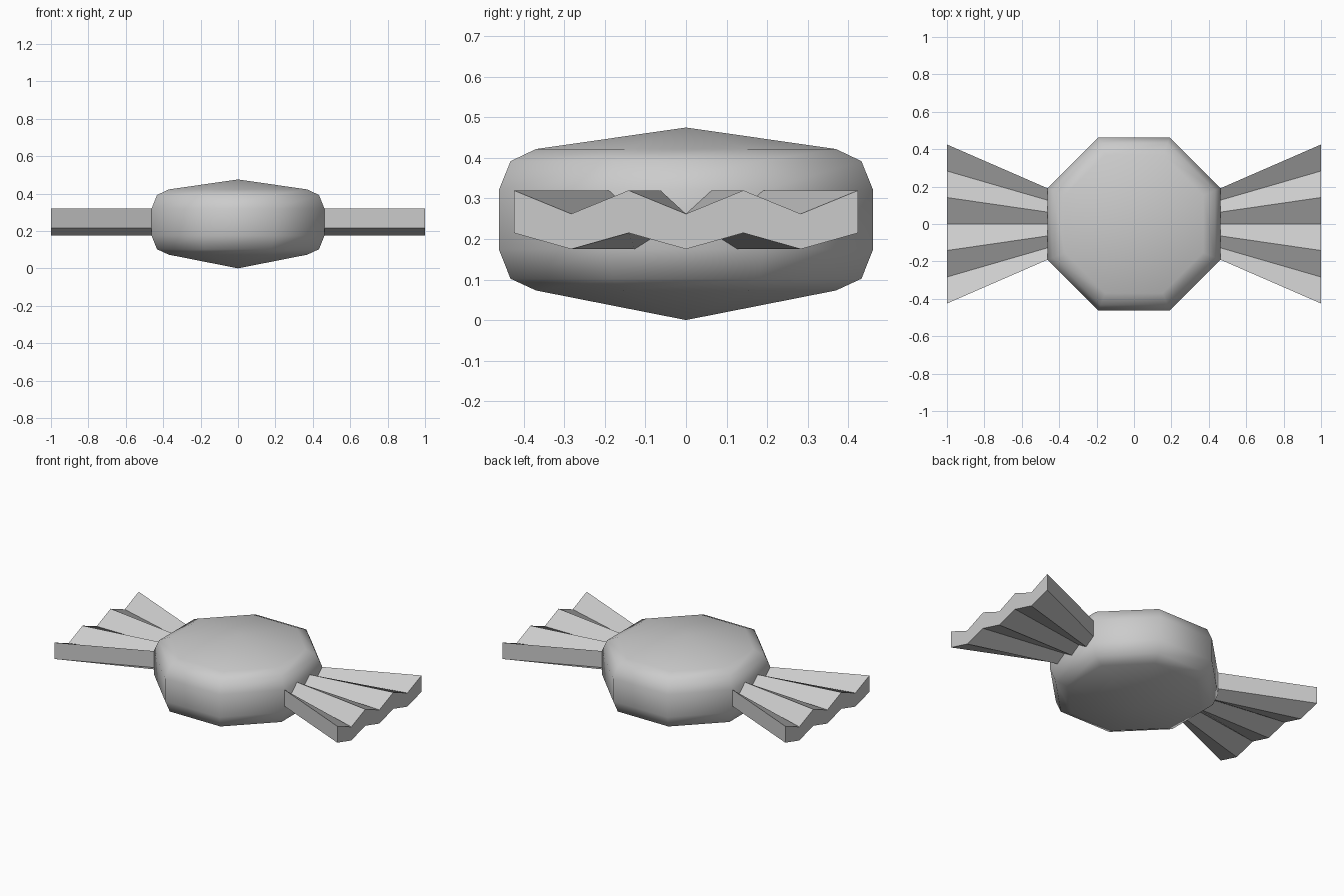
import bpy, math

if "Cube" in bpy.data.objects:
    bpy.data.objects.remove(bpy.data.objects["Cube"])


def make_object(name, verts, faces, smooth=False):
    mesh = bpy.data.meshes.new(name)
    mesh.from_pydata(verts, [], faces)
    mesh.polygons.foreach_set("use_smooth", [smooth] * len(faces))
    mesh.update()
    obj = bpy.data.objects.new(name, mesh)
    bpy.context.collection.objects.link(obj)
    return obj


# Octagonal sweet body: rings of (distance to flat side, z) between two apexes
SIDES = 8
rings = [(0.37, 0.073), (0.433, 0.102), (0.462, 0.175),
         (0.462, 0.32), (0.433, 0.392), (0.37, 0.422)]
verts, faces = [], []
for apothem, z in rings:
    r = apothem / math.cos(math.pi / SIDES)
    for i in range(SIDES):
        a = (i + 0.5) * math.tau / SIDES
        verts.append((r * math.cos(a), r * math.sin(a), z))
bottom, top = len(verts), len(verts) + 1
verts += [(0, 0, 0), (0, 0, 0.475)]
last = (len(rings) - 1) * SIDES
for i in range(SIDES):
    j = (i + 1) % SIDES
    faces.append((bottom, j, i))
    faces.append((top, last + i, last + j))
    for k in range(0, last, SIDES):
        faces.append((k + i, k + j, k + SIDES + j, k + SIDES + i))
make_object("sweet_body", verts, faces, smooth=True)


# Pleated wrapper ends: a zigzag strip that fans out from the body
def wrapper_end(name, side):
    pleats = 6
    verts, faces = [], []
    for x, half in ((0.46, 0.19), (1.0, 0.425)):
        for i in range(pleats + 1):
            y = half * (2 * i / pleats - 1)
            ridge = i % 2 == 0
            # ridges fall at the outer edges and alternate inward
            verts.append((side * x, side * y, 0.215 if ridge else 0.175))
            verts.append((side * x, side * y, 0.32 if ridge else 0.262))
    n = 2 * (pleats + 1)
    for i in range(0, 2 * pleats, 2):
        b0, t0, b1, t1 = i, i + 1, i + 2, i + 3
        faces += [(t0, n + t0, n + t1, t1), (b0, b1, n + b1, n + b0),
                  (b0, t0, t1, b1), (n + b0, n + b1, n + t1, n + t0)]
    faces += [(0, n, n + 1, 1), (n - 2, n - 1, 2 * n - 1, 2 * n - 2)]
    make_object(name, verts, faces)


wrapper_end("wrapper_end_right", 1)
wrapper_end("wrapper_end_left", -1)
